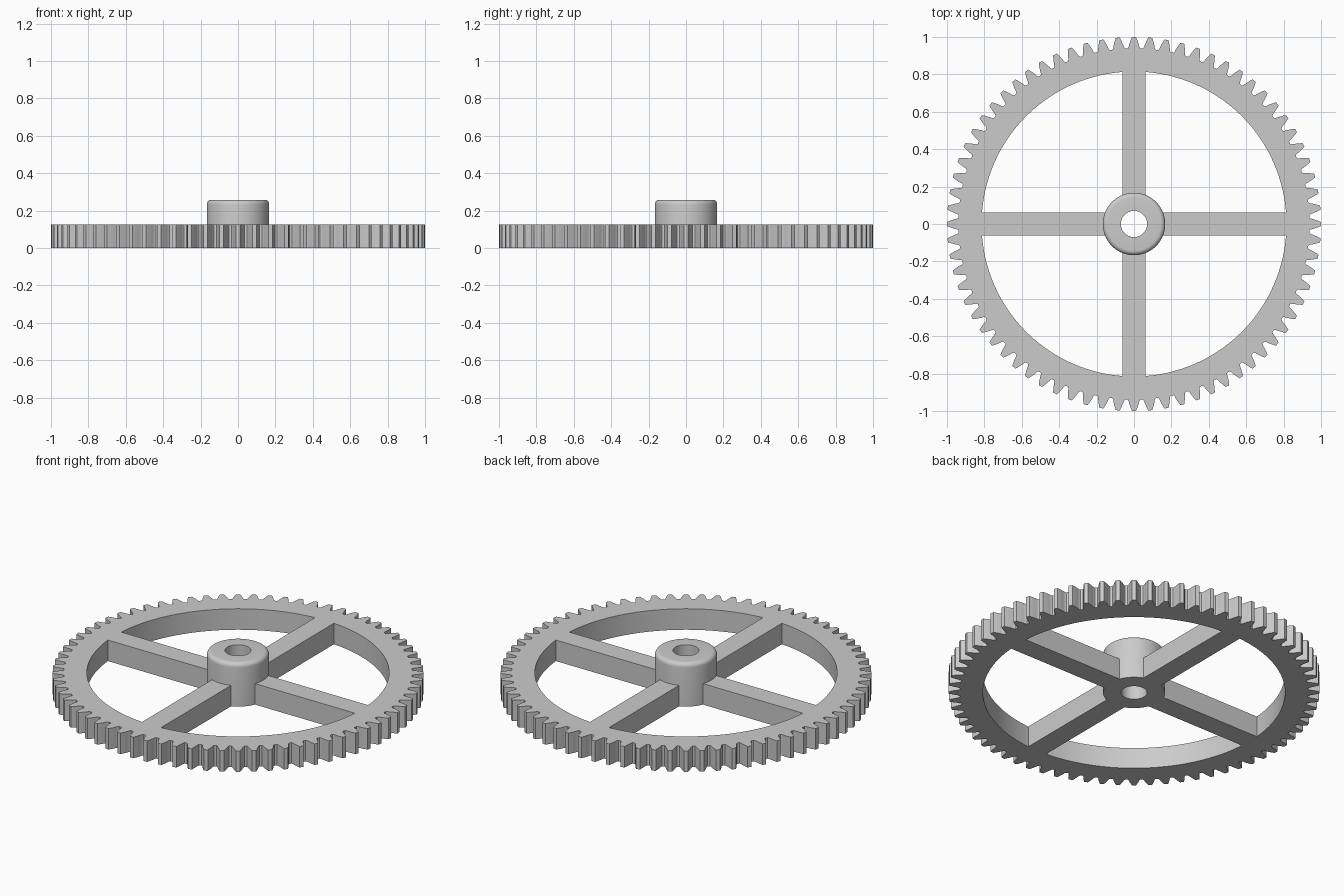
import bpy, bmesh, math

cube = bpy.data.objects.get("Cube")
if cube:
    bpy.data.objects.remove(cube, do_unlink=True)

TEETH = 72
TIP, ROOT, INNER = 1.0, 0.939, 0.815
THICK = 0.125
HUB_R, HUB_TOP, BORE, FILLET = 0.167, 0.258, 0.07, 0.025
SPOKE_HALF = 0.0625

steel = bpy.data.materials.new("grey metal")
steel.use_nodes = True
GREY = (0.6, 0.6, 0.6, 1)
steel.diffuse_color = GREY
steel.node_tree.nodes["Principled BSDF"].inputs["Base Color"].default_value = GREY


def polar(r, a, z=0):
    return (r * math.cos(a), r * math.sin(a), z)


def finish(bm, name):
    bmesh.ops.recalc_face_normals(bm, faces=bm.faces)
    mesh = bpy.data.meshes.new(name)
    bm.to_mesh(mesh)
    bm.free()
    mesh.materials.append(steel)
    obj = bpy.data.objects.new(name, mesh)
    bpy.context.collection.objects.link(obj)
    bpy.ops.object.select_all(action="DESELECT")
    obj.select_set(True)
    bpy.context.view_layer.objects.active = obj
    bpy.ops.object.shade_smooth_by_angle(angle=math.radians(30))
    return obj


def loft(bm, rings):
    """Bridge rings of equal length, closing around each ring and back to the first."""
    loops = [[bm.verts.new(p) for p in ring] for ring in rings]
    n = len(loops[0])
    for a, b in zip(loops, loops[1:] + loops[:1]):
        for i in range(n):
            j = (i + 1) % n
            bm.faces.new((a[i], a[j], b[j], b[i]))


# Toothed rim: involute flanks, with an inner circle at matching angles
pitch_r = TIP * TEETH / (TEETH + 2)
base_r = pitch_r * math.cos(math.radians(20))


def involute(r):
    a = math.acos(base_r / r)
    return math.tan(a) - a


def half_angle(r):
    return math.pi / (2 * TEETH) + involute(pitch_r) - involute(r)


flank = [(r, half_angle(r)) for r in
         [ROOT + 0.006 + (TIP - ROOT - 0.006) * k / 4 for k in range(5)]]
foot = [(ROOT, half_angle(ROOT) + 0.004)]
tooth = ([(r, -a) for r, a in foot + flank]
         + [(r, a) for r, a in reversed(foot + flank)])
outline = [(r, 2 * math.pi * t / TEETH + a) for t in range(TEETH) for r, a in tooth]

bm = bmesh.new()
loft(bm, [[polar(r, a, 0) for r, a in outline],
          [polar(r, a, THICK) for r, a in outline],
          [polar(INNER, a, THICK) for r, a in outline],
          [polar(INNER, a, 0) for r, a in outline]])
finish(bm, "gear_rim")

# Hub: turned profile with rounded top edge and through bore
profile = [(BORE, 0), (HUB_R, 0)]
for k in range(7):
    a = math.pi / 2 * k / 6
    profile.append((HUB_R - FILLET + FILLET * math.cos(a),
                    HUB_TOP - FILLET + FILLET * math.sin(a)))
profile.append((BORE, HUB_TOP))
SEGS = 96
bm = bmesh.new()
loft(bm, [[polar(r, 2 * math.pi * s / SEGS, z) for s in range(SEGS)] for r, z in profile])
finish(bm, "hub")


# Spokes: bars with curved ends that meet the hub and the rim flush
def arc(r):
    reach = math.asin(SPOKE_HALF / r)
    return [polar(r, reach * k / 4) for k in range(-4, 5)]


for i, side in enumerate(("left", "back", "right", "front")):
    bm = bmesh.new()
    base = bm.faces.new([bm.verts.new(p) for p in arc(INNER) + arc(HUB_R)[::-1]])
    out = bmesh.ops.extrude_face_region(bm, geom=[base], use_keep_orig=True)
    top = [v for v in out["geom"] if isinstance(v, bmesh.types.BMVert)]
    bmesh.ops.translate(bm, verts=top, vec=(0, 0, THICK))
    spoke = finish(bm, side + "_spoke")
    spoke.rotation_euler.z = i * math.pi / 2
